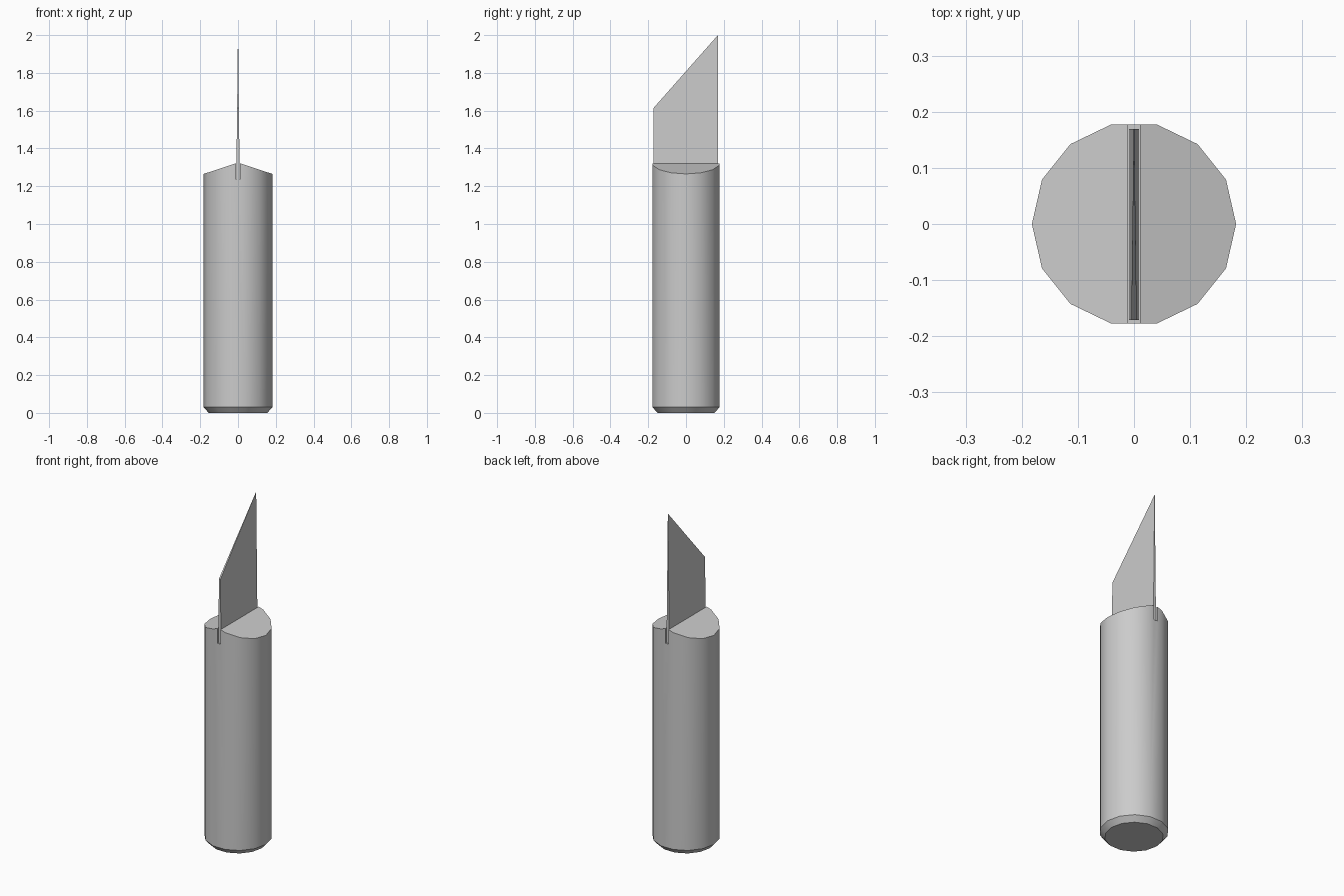
import bpy
import bmesh
from math import radians

cube = bpy.data.objects.get("Cube")
if cube:
    bpy.data.objects.remove(cube, do_unlink=True)

grey = bpy.data.materials.new("light grey")
grey.use_nodes = True
grey.diffuse_color = (0.6, 0.6, 0.6, 1)
grey.node_tree.nodes["Principled BSDF"].inputs["Base Color"].default_value = grey.diffuse_color

SIDES, RADIUS, RIDGE, SHOULDER = 14, 0.182, 1.325, 1.265
SLOT, SLOT_FLOOR = 0.011, 1.235


def add_object(name, bm):
    bmesh.ops.recalc_face_normals(bm, faces=bm.faces)
    mesh = bpy.data.meshes.new(name)
    bm.to_mesh(mesh)
    bm.free()
    obj = bpy.data.objects.new(name, mesh)
    bpy.context.collection.objects.link(obj)
    mesh.materials.append(grey)
    return obj


def bridge(bm, loops):
    """Skin a list of equal vertex loops and cap both ends."""
    n = len(loops[0])
    for a, b in zip(loops, loops[1:]):
        for i in range(n):
            j = (i + 1) % n
            bm.faces.new((a[i], a[j], b[j], b[i]))
    bm.faces.new(loops[0])
    bm.faces.new(loops[-1])


# Handle: faceted shaft with a chamfered base
bm = bmesh.new()
loops = []
for radius, z in ((0.155, 0), (RADIUS, 0.03), (RADIUS, 1.5)):
    ring = bmesh.ops.create_circle(bm, segments=SIDES, radius=radius)["verts"]
    for v in ring:
        # start the facets with a corner on the x axis
        v.co.x, v.co.y, v.co.z = v.co.y, v.co.x, z
    loops.append(ring)
bridge(bm, loops)
handle = add_object("handle", bm)


# Cutter: gabled top together with the blade slot
def roof(x):
    return RIDGE - (RIDGE - SHOULDER) * x / RADIUS


half = [(SLOT, SLOT_FLOOR), (SLOT, roof(SLOT)), (0.3, roof(0.3)), (0.3, 1.7)]
outline = half + [(-x, z) for x, z in reversed(half)]
bm = bmesh.new()
bridge(bm, [[bm.verts.new((x, y, z)) for x, z in outline] for y in (-0.4, 0.4)])
cutter = add_object("slot_cutter", bm)
cutter.hide_render = True

cut = handle.modifiers.new("gable and slot", 'BOOLEAN')
cut.operation = 'DIFFERENCE'
cut.solver = 'EXACT'
cut.object = cutter
bpy.context.view_layer.objects.active = handle
bpy.ops.object.modifier_apply(modifier=cut.name)
bpy.data.objects.remove(cutter, do_unlink=True)

bpy.ops.object.select_all(action='DESELECT')
handle.select_set(True)
bpy.ops.object.shade_smooth_by_angle(angle=radians(30))

# Blade: slanted plate that thins towards the tip
profile = [(-0.171, SLOT_FLOOR), (0.169, SLOT_FLOOR), (0.169, 2.0), (-0.171, 1.615)]
bm = bmesh.new()
sheets = []
for side in (-1, 1):
    sheets.append([bm.verts.new((side * (0.0005 + 0.0085 * (2 - z) / (2 - SLOT_FLOOR)), y, z))
                   for y, z in profile])
bridge(bm, sheets)
add_object("blade", bm)
